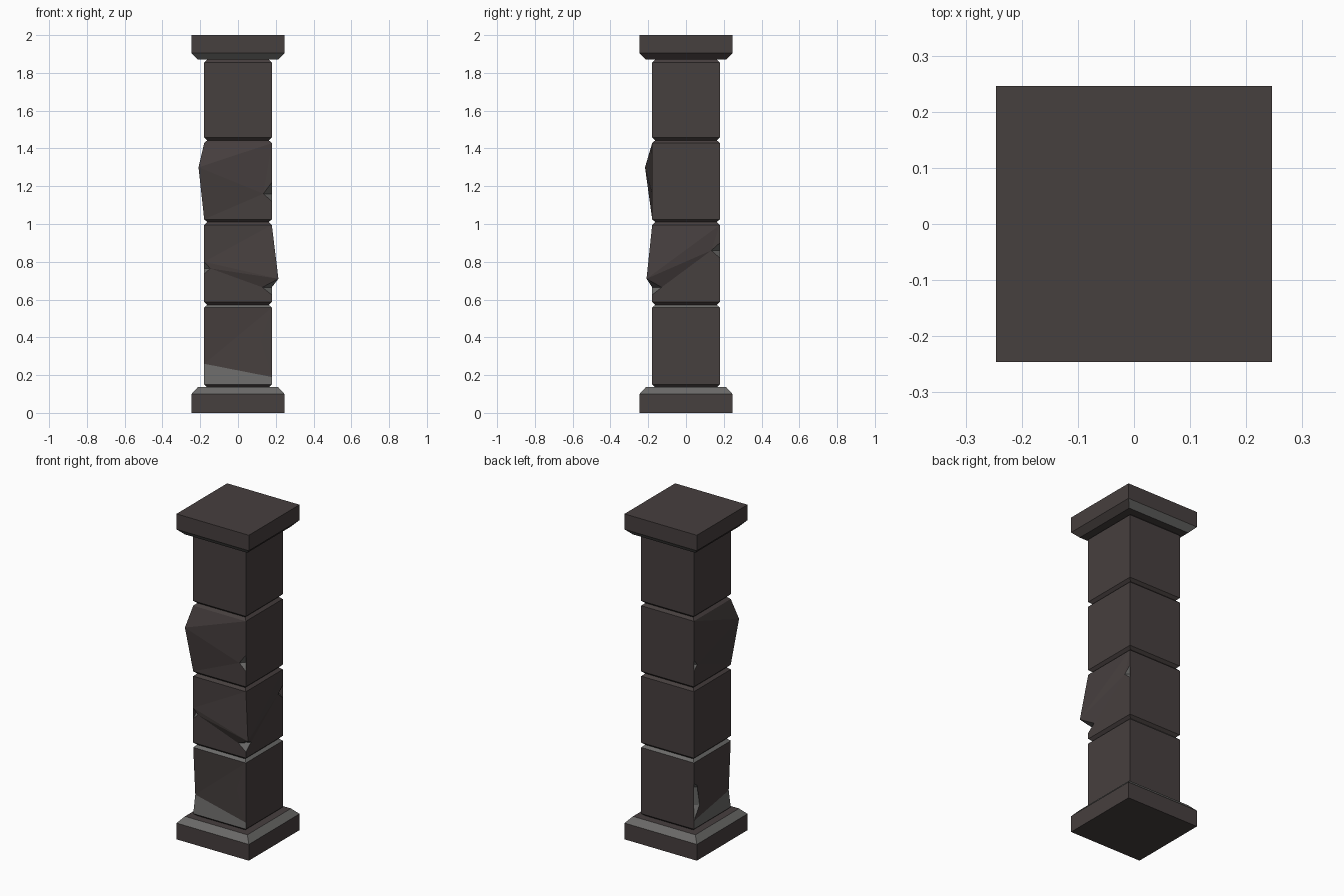
import bpy, bmesh
from mathutils import Vector

if "Cube" in bpy.data.objects:
    bpy.data.objects.remove(bpy.data.objects["Cube"])

def material(name, rgb):
    m = bpy.data.materials.new(name)
    m.diffuse_color = (*rgb, 1)
    m.use_nodes = True
    m.node_tree.nodes["Principled BSDF"].inputs["Base Color"].default_value = m.diffuse_color
    return m

DARK = material("dark stone", (0.062, 0.050, 0.049))
WORN = material("worn grey stone", (0.145, 0.143, 0.138))

CORNERS = [(-1, -1), (1, -1), (1, 1), (-1, 1)]   # counter-clockwise
DIRS = [Vector((1, 0, 0)), Vector((0, 1, 0)), Vector((-1, 0, 0)), Vector((0, -1, 0))]
R, GROOVE, CH = 0.179, 0.163, 0.015

def finish(bm, name):
    bmesh.ops.recalc_face_normals(bm, faces=bm.faces)
    me = bpy.data.meshes.new(name)
    bm.to_mesh(me)
    bm.free()
    me.materials.append(DARK)
    me.materials.append(WORN)
    ob = bpy.data.objects.new(name, me)
    bpy.context.collection.objects.link(ob)

def ring(bm, r, z):
    return [bm.verts.new((sx * r, sy * r, z)) for sx, sy in CORNERS]

def bridge(bm, a, b, worn=lambda i: False):
    for i in range(4):
        j = (i + 1) % 4
        bm.faces.new((a[i], a[j], b[j], b[i])).material_index = int(worn(i))

# Square slab with one chamfered rim
def slab(name, levels, worn):
    bm = bmesh.new()
    rings = [ring(bm, r, z) for r, z in levels]
    bm.faces.new(rings[0][::-1])
    bm.faces.new(rings[-1])
    for a, b in zip(rings, rings[1:]):
        sloped = abs(a[0].co.x - b[0].co.x) > 0.01
        bridge(bm, a, b, lambda i: sloped and worn(i))
    finish(bm, name)

# Shaft block; chips: corner -> (low z, middle zs, high z, depth, pushed point index, push xy)
def block(name, z0, z1, chips, worn_top=False):
    bm = bmesh.new()
    low, bot = ring(bm, GROOVE, z0), ring(bm, R, z0 + CH)
    top, high = ring(bm, R, z1 - CH), ring(bm, GROOVE, z1)
    bm.faces.new(low[::-1])
    bm.faces.new(high)
    bridge(bm, low, bot)
    bridge(bm, top, high, lambda i: worn_top)
    out, inn, pushed = [], [], {}
    for i, (sx, sy) in enumerate(CORNERS):
        a, b = [bot[i]], [bot[i]]
        if i in chips:
            zl, mids, zh, d, idx, push = chips[i]
            def at(z, off=Vector((0, 0, 0))):
                return bm.verts.new(Vector((sx * R, sy * R, z)) + off)
            v = at(zl)
            a.append(v)
            b.append(v)
            for z in mids:
                a.append(at(z, DIRS[i] * d))
                b.append(at(z, -DIRS[i - 1] * d))
            if zh:
                v = at(zh)
                a.append(v)
                b.append(v)
            if push:
                a[idx].co += Vector((sx * push[0], sy * push[1], 0))
                pushed[i] = a[idx]
        out.append(a + [top[i]])
        inn.append(b + [top[i]])
    # broken corner facets
    for a, b in zip(out, inn):
        for m in range(len(a) - 1):
            vs = list(dict.fromkeys((b[m], a[m], a[m + 1], b[m + 1])))
            if len(vs) > 2:
                bm.faces.new(vs).material_index = 1
    # sides, creased from a pushed corner to the neighbouring chip
    for i in range(4):
        j = (i + 1) % 4
        f = bm.faces.new(inn[j] + out[i][::-1])
        for c, path in ((i, inn[j]), (j, out[i])):
            if c in pushed and len(path) > 3:
                ridge = len(out[c]) == 3
                bmesh.utils.face_split(f, pushed[c], path[1 if ridge else 2])
                if ridge:
                    for g in bm.faces:
                        if {bot[i], bot[j], pushed[c]} <= set(g.verts):
                            g.material_index = 1
    bmesh.ops.triangulate(bm, faces=[f for f in bm.faces if len(f.verts) > 4])
    finish(bm, name)

# Base and capital
slab("base", [(0.246, 0), (0.246, 0.10), (0.212, 0.137)], lambda i: True)
slab("capital", [(0.212, 1.87), (0.246, 1.905), (0.246, 2.0)], lambda i: i % 2 == 0)

# Four shaft blocks, bottom to top
block("shaft_block_1", 0.135, 0.572, {
    0: (0.26, [], None, 0, 1, (0, -0.02)),
    1: (0.19, [0.38], 0.51, 0.06, 0, None),
    3: (0.20, [0.28, 0.39], 0.43, 0.055, 0, None)}, worn_top=True)
block("shaft_block_2", 0.572, 1.01, {
    0: (0.735, [0.765], 0.80, 0.032, 0, None),
    1: (0.625, [0.665], 0.71, 0.05, 3, (0.035, 0.03)),
    2: (0.82, [0.86], 0.90, 0.045, 0, None),
    3: (0.92, [0.955], 0.975, 0.045, 0, None)})
block("shaft_block_3", 1.01, 1.443, {
    0: (1.30, [1.34], 1.38, 0.05, 1, (0.03, 0.038)),
    1: (1.12, [1.16], 1.22, 0.045, 0, None),
    2: (1.028, [1.04], 1.06, 0.042, 0, None),
    3: (1.12, [1.15], 1.19, 0.032, 0, None)})
block("shaft_block_4", 1.443, 1.87, {
    0: (1.55, [1.64, 1.72], 1.77, 0.045, 0, None),
    2: (1.54, [1.595, 1.69], 1.77, 0.06, 0, None)})
